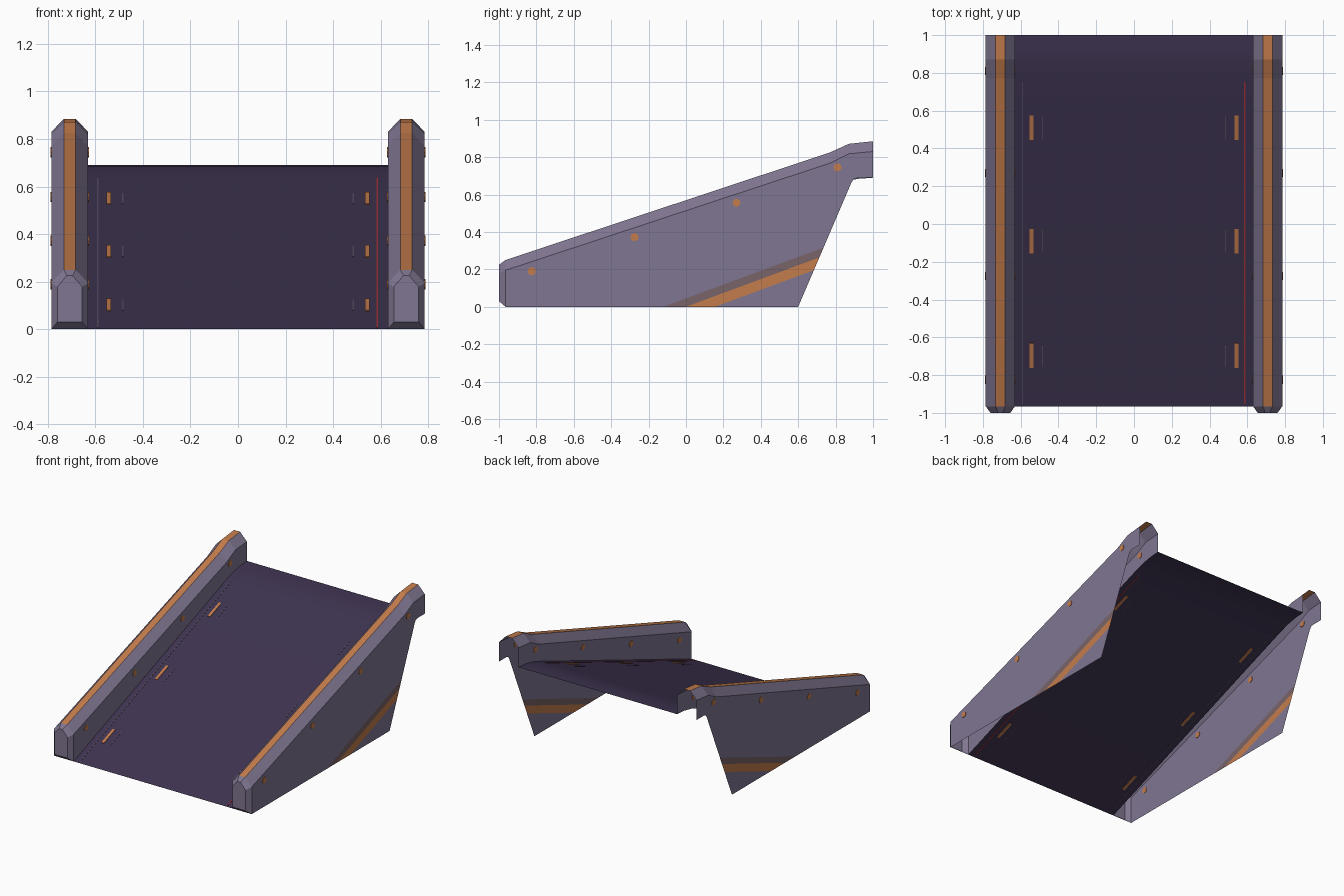
import bpy, bmesh, math
from mathutils import Vector, Matrix

if "Cube" in bpy.data.objects:
    bpy.data.objects.remove(bpy.data.objects["Cube"])


def material(name, rgb):
    m = bpy.data.materials.new(name)
    lin = [((c / 255 + 0.055) / 1.055) ** 2.4 for c in rgb]
    m.diffuse_color = (*lin, 1)
    m.use_nodes = True
    m.node_tree.nodes["Principled BSDF"].inputs["Base Color"].default_value = m.diffuse_color
    return m


GREY = material("purple grey", (128, 118, 145))
ORANGE = material("orange", (196, 124, 76))
BROWN = material("faded brown", (120, 99, 104))
DECK = material("dark violet", (62, 51, 80))
RED = material("red line", (165, 50, 55))
DIM = material("dim grey line", (88, 78, 98))


def finish(bm, name, mats, mirror=False):
    me = bpy.data.meshes.new(name)
    bm.to_mesh(me)
    bm.free()
    for m in mats:
        me.materials.append(m)
    ob = bpy.data.objects.new(name, me)
    bpy.context.collection.objects.link(ob)
    if mirror:
        ob.modifiers.new("mirror", 'MIRROR').use_mirror_merge = False
    return ob


def face(bm, pts, mat=0):
    f = bm.faces.new([bm.verts.new(p) for p in pts])
    f.material_index = mat
    return f


# Profiles as (y, z)
deck_line = [(-0.965, 0), (0.75, 0.638), (0.84, 0.668), (0.92, 0.684), (1, 0.69)]
shoulder = [(-0.965, 0.195), (0.77, 0.768), (0.87, 0.818), (1, 0.83)]
crest = [(-0.965, 0.25), (0.77, 0.825), (0.87, 0.871), (1, 0.885)]
under = [(-0.965, 0), (0.6, 0), (0.885, 0.665), (0.897, 0.683), (0.92, 0.69), (1, 0.69)]
XO, XI, TO, TI = 0.785, 0.63, 0.732, 0.683

# Side wall: open shell of outer sheet, bevelled cap and inner sheet
bm = bmesh.new()
face(bm, [(XO, y, z) for y, z in under + shoulder[::-1]])
# painted diagonal stripe cut into the outer sheet
d = Vector((0, 1, 0.37)).normalized()
n = Vector((0, -d.z, d.y))
for y0 in (-0.12, 0.0, 0.155):
    bmesh.ops.bisect_plane(bm, geom=bm.verts[:] + bm.edges[:] + bm.faces[:],
                           plane_co=(XO, y0, 0), plane_no=n)
for f in bm.faces:
    c = f.calc_center_median()
    y0 = c.y - c.z / 0.37
    f.material_index = 1 if 0 < y0 < 0.155 else 2 if -0.12 < y0 <= 0 else 0
# inner sheet, down to the deck
face(bm, [(XI, y, z) for y, z in deck_line + shoulder[::-1]])
# cap strips
for (xa, la), (xb, lb), m in (((XO, shoulder), (TO, crest), 0),
                              ((TO, crest), (TI, crest), 1),
                              ((TI, crest), (XI, shoulder), 0)):
    for i in range(3):
        face(bm, [(xa, *la[i]), (xa, *la[i + 1]), (xb, *lb[i + 1]), (xb, *lb[i])], m)
# bevelled nose
back = [(XO, 0), (XO, 0.195), (TO, 0.25), (TI, 0.25), (XI, 0.195), (XI, 0)]
front = [(0.76, 0.03), (0.76, 0.178), (0.72, 0.225), (0.695, 0.225), (0.655, 0.178), (0.655, 0.03)]
B = [(x, -0.965, z) for x, z in back]
F = [(x, -1, z) for x, z in front]
face(bm, F)
for i in range(6):
    j = (i + 1) % 6
    face(bm, [B[i], B[j], F[j], F[i]])
bmesh.ops.remove_doubles(bm, verts=bm.verts[:], dist=0.0005)
bmesh.ops.recalc_face_normals(bm, faces=bm.faces[:])
finish(bm, "side_wall", [GREY, ORANGE, BROWN], mirror=True)

# Bolt marks on both sheets of each wall
bm = bmesh.new()
for y, z in ((-0.825, 0.19), (-0.275, 0.372), (0.27, 0.556), (0.81, 0.745)):
    for x in (XO, XI):
        bmesh.ops.create_cone(bm, cap_ends=True, segments=8, radius1=0.022,
                              radius2=0.022, depth=0.006,
                              matrix=Matrix.Translation((x, y, z)) @ Matrix.Rotation(math.pi / 2, 4, 'Y'))
finish(bm, "bolt_marks", [ORANGE], mirror=True)

# Ramp deck: a single sheet that levels out at the top
bm = bmesh.new()
for a, b in zip(deck_line, deck_line[1:]):
    face(bm, [(-XI, *a), (XI, *a), (XI, *b), (-XI, *b)])
bmesh.ops.remove_doubles(bm, verts=bm.verts[:], dist=0.0005)
for f in bm.faces:
    f.smooth = True
finish(bm, "ramp_deck", [DECK])

# Painted dashes and hairlines, thin plates through the deck
SLOPE = math.atan(0.372)


def plate(bm, x, y, w, length, t):
    z = 0.372 * (y + 0.965)
    bmesh.ops.create_cube(bm, size=1, matrix=Matrix.Translation((x, y, z))
                          @ Matrix.Rotation(SLOPE, 4, 'X')
                          @ Matrix.Diagonal((w, length, t, 1)))


dashes, thin = bmesh.new(), bmesh.new()
for y in (-0.695, -0.09, 0.51):
    plate(dashes, 0.543, y, 0.02, 0.138, 0.008)
    plate(thin, 0.485, y, 0.006, 0.125, 0.004)
finish(dashes, "deck_dashes", [ORANGE], mirror=True)
finish(thin, "deck_thin_dashes", [DIM], mirror=True)
for name, x, mat in (("right_edge_line", 0.586, RED), ("left_edge_line", -0.59, DIM)):
    bm = bmesh.new()
    plate(bm, x, -0.1, 0.006, 1.82, 0.004)
    finish(bm, name, [mat])
